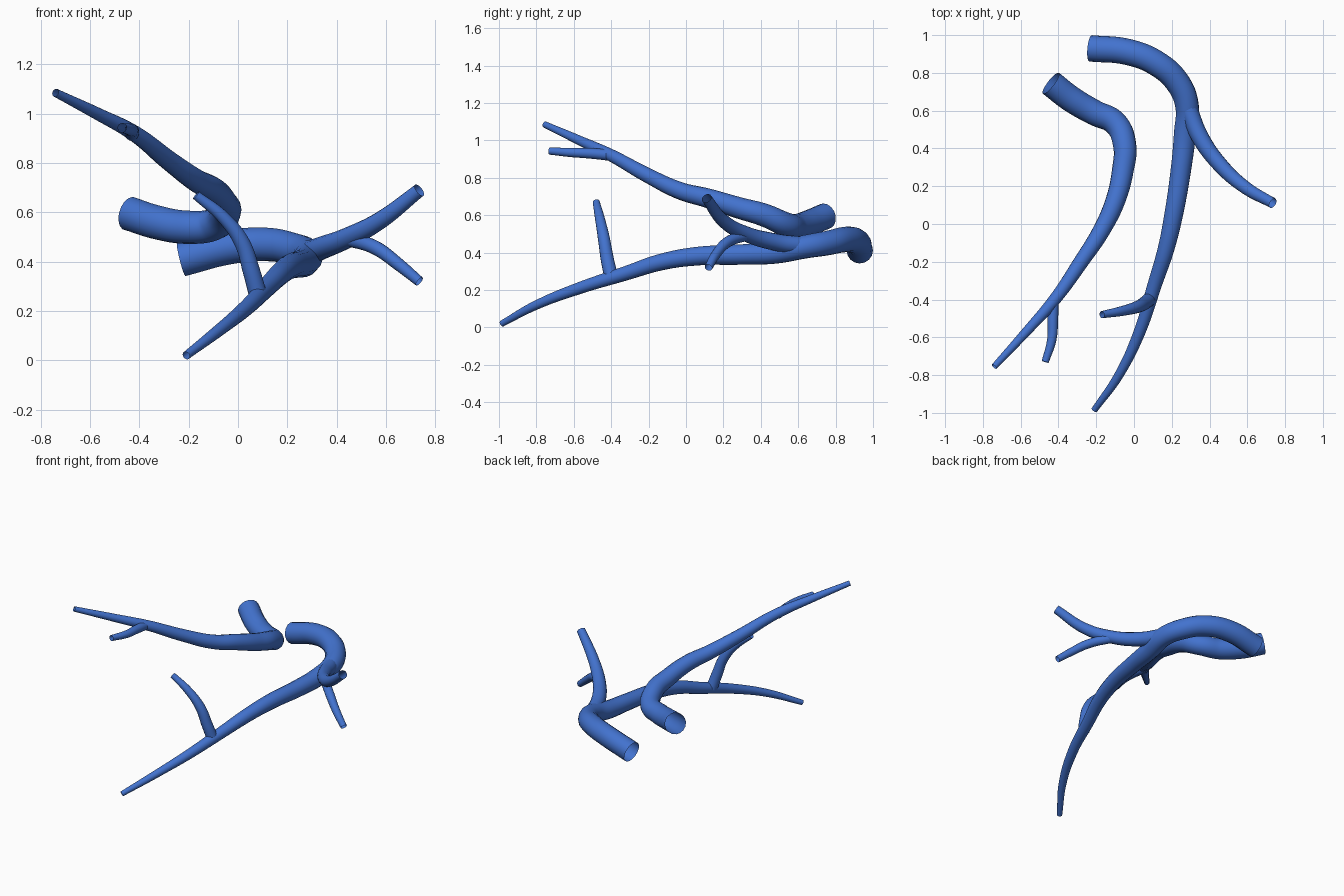
import bpy

cube = bpy.data.objects.get("Cube")
if cube:
    bpy.data.objects.remove(cube, do_unlink=True)

blue = bpy.data.materials.new("vessel blue")
blue.use_nodes = True
colour = (0.055, 0.17, 0.62, 1)
blue.diffuse_color = colour
blue.node_tree.nodes["Principled BSDF"].inputs["Base Color"].default_value = colour


def vessel(name, start_radius, end_radius, path):
    """Open-ended tube through the path, tapering faster towards its end."""
    curve = bpy.data.curves.new(name, "CURVE")
    curve.dimensions = "3D"
    curve.bevel_depth = 1
    curve.bevel_resolution = 6
    curve.resolution_u = 10
    curve.use_fill_caps = False
    spline = curve.splines.new("BEZIER")
    spline.bezier_points.add(len(path) - 1)
    spline.use_smooth = True
    for index, (point, position) in enumerate(zip(spline.bezier_points, path)):
        along = index / (len(path) - 1)
        point.co = position
        point.radius = start_radius + (end_radius - start_radius) * along ** 1.8
        point.handle_left_type = point.handle_right_type = "AUTO"
    curve.materials.append(blue)
    vessel_object = bpy.data.objects.new(name, curve)
    bpy.context.collection.objects.link(vessel_object)
    bpy.ops.object.select_all(action="DESELECT")
    vessel_object.select_set(True)
    bpy.context.view_layer.objects.active = vessel_object
    bpy.ops.object.convert(target="MESH")
    bpy.ops.object.shade_smooth()


# Left trunk with its long descending end
vessel("left_trunk", .07, .017, [
    (-.23, .93, .41), (-.03, .91, .46), (.12, .85, .47), (.23, .75, .45),
    (.28, .63, .43), (.27, .48, .4), (.25, .3, .39), (.21, .05, .38),
    (.17, -.13, .35), (.11, -.32, .29), (.03, -.57, .21),
    (-.08, -.8, .12), (-.21, -.985, .02)])

# Rising side branch near the end of the left trunk
vessel("rising_branch", .037, .019, [
    (.08, -.4, .27), (.055, -.42, .36), (.015, -.44, .48),
    (-.06, -.46, .58), (-.17, -.48, .67)])

# Outer branch and its lower fork
vessel("outer_branch", .05, .028, [
    (.24, .72, .44), (.29, .6, .44), (.35, .46, .46),
    (.45, .32, .5), (.58, .2, .57), (.735, .11, .69)])
vessel("lower_fork", .03, .021, [
    (.44, .33, .495), (.56, .22, .455), (.65, .16, .39), (.735, .12, .32)])

# Right trunk and its small fork
vessel("right_trunk", .07, .017, [
    (-.44, .745, .595), (-.33, .66, .56), (-.21, .59, .54), (-.1, .535, .55),
    (-.05, .42, .6), (-.06, .28, .64), (-.1, .12, .69), (-.17, -.03, .73),
    (-.28, -.2, .81), (-.42, -.4, .92), (-.57, -.57, 1), (-.74, -.755, 1.085)])
vessel("small_fork", .03, .019, [
    (-.43, -.4, .92), (-.43, -.5, .93), (-.435, -.61, .935), (-.47, -.73, .943)])
